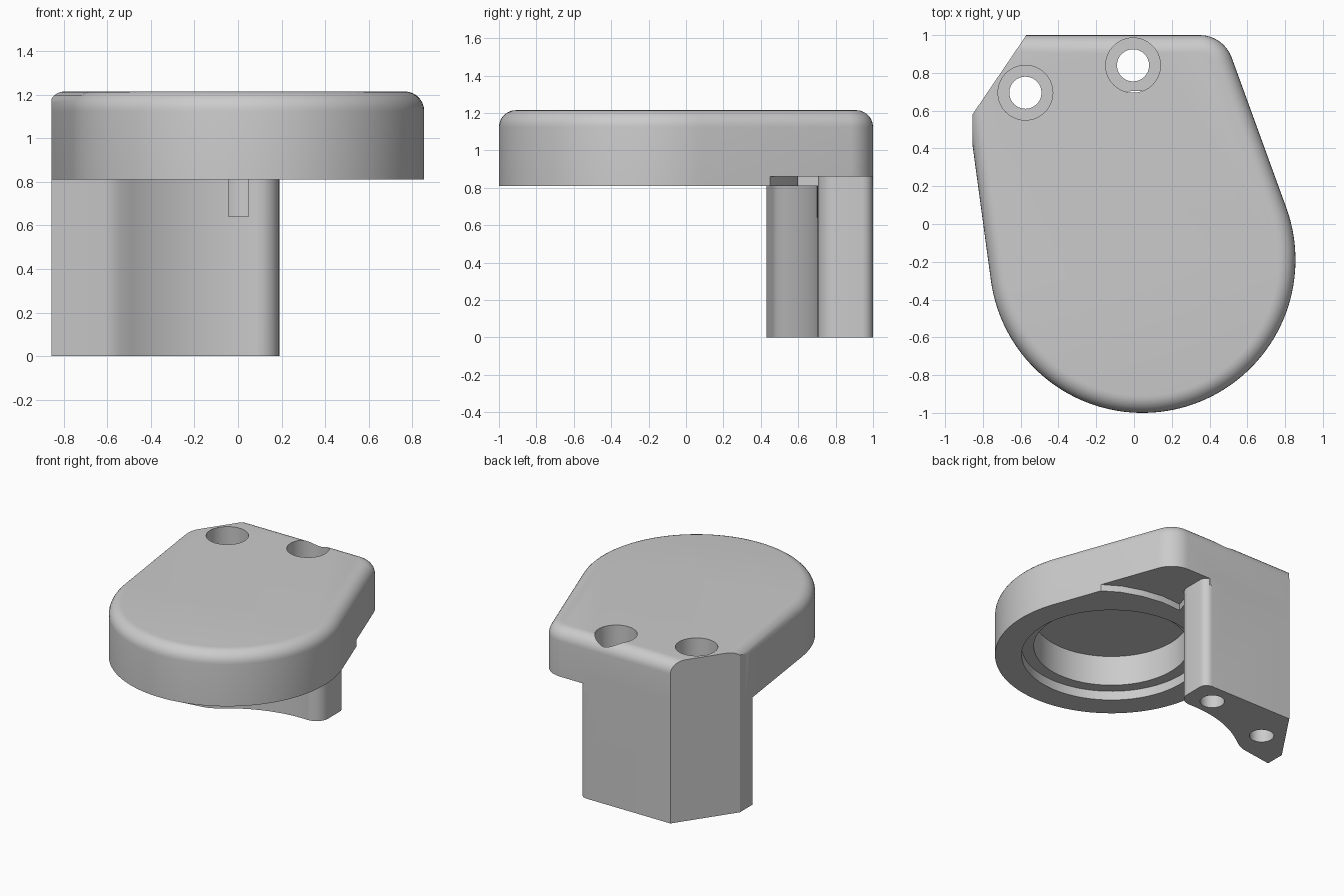
import bpy, bmesh, math
from mathutils import Vector

default = bpy.data.objects.get("Cube")
if default:
    bpy.data.objects.remove(default, do_unlink=True)

COLOR = (0.6, 0.6, 0.6, 1)
gray = bpy.data.materials.new("plain gray")
gray.use_nodes = True
gray.diffuse_color = COLOR
gray.node_tree.nodes["Principled BSDF"].inputs["Base Color"].default_value = COLOR

CENTER = Vector((0.045, -0.19))
HOLES = {"back_hole": (-0.005, 0.84), "side_hole": (-0.575, 0.695)}
PLATE_BOTTOM, PLATE_TOP = 0.81, 1.215


def arc(radius, start, end, steps):
    """Points on an arc about the round pocket's axis, angles in degrees."""
    angles = [math.radians(start + (end - start) * i / steps) for i in range(steps + 1)]
    return [(CENTER.x + radius * math.cos(a), CENTER.y + radius * math.sin(a)) for a in angles]


def rounded(corners, steps=8):
    """Turn (x, y[, radius]) corners into an outline with filleted corners."""
    points = []
    for i, corner in enumerate(corners):
        p = Vector(corner[:2])
        if len(corner) == 2:
            points.append(p)
            continue
        radius = corner[2]
        to_prev = (Vector(corners[i - 1][:2]) - p).normalized()
        to_next = (Vector(corners[(i + 1) % len(corners)][:2]) - p).normalized()
        half = to_prev.angle(to_next) / 2
        mid = p + (to_prev + to_next).normalized() * radius / math.sin(half)
        reach = radius / math.tan(half)
        a = (p + to_prev * reach - mid).normalized()
        b = (p + to_next * reach - mid).normalized()
        points += [mid + a.slerp(b, s / steps).normalized() * radius for s in range(steps + 1)]
    return points


def prism(name, outline, bottom, top, fillet=0):
    """Extrude an outline upward, with an optional rounded top rim."""
    bm = bmesh.new()
    base = bm.faces.new([bm.verts.new((p[0], p[1], bottom)) for p in outline])
    ext = bmesh.ops.extrude_face_region(bm, geom=[base])["geom"]
    raised = [v for v in ext if isinstance(v, bmesh.types.BMVert)]
    bmesh.ops.translate(bm, verts=raised, vec=(0, 0, top - bottom))
    bmesh.ops.recalc_face_normals(bm, faces=bm.faces)
    if fillet:
        rim = [e for e in bm.edges if all(v.co.z > top - 1e-4 for v in e.verts)]
        bmesh.ops.bevel(bm, geom=rim, offset=fillet, segments=7, profile=0.5, affect='EDGES')
    mesh = bpy.data.meshes.new(name)
    bm.to_mesh(mesh)
    bm.free()
    mesh.materials.append(gray)
    obj = bpy.data.objects.new(name, mesh)
    bpy.context.collection.objects.link(obj)
    return obj


def disc(name, x, y, radius, bottom, top, sides=96):
    turn = math.tau / sides
    ring = [(x + radius * math.cos(i * turn), y + radius * math.sin(i * turn)) for i in range(sides)]
    return prism(name, ring, bottom, top)


def combine(target, other, operation='DIFFERENCE'):
    """Apply a boolean and remove the helper."""
    mod = target.modifiers.new("combine", 'BOOLEAN')
    mod.operation, mod.object, mod.solver = operation, other, 'EXACT'
    bpy.context.view_layer.update()
    result = bpy.data.meshes.new_from_object(target.evaluated_get(bpy.context.evaluated_depsgraph_get()))
    target.modifiers.clear()
    target.data = result
    bpy.data.objects.remove(other, do_unlink=True)


# Cover plate: round front, tapered sides, softened top rim
plate_outline = arc(0.81, 188 - 360, 20, 72) + [(0.474, 1, 0.18), (-0.934, 1)]
body = prism("cover_body", rounded(plate_outline), PLATE_BOTTOM, PLATE_TOP, 0.09)

# Shallow recess under the back left corner
recess = [(0.08, 0.59), (0.24, 0.6), (0.4, 0.575), (0.55, 0.525), (0.68, 0.445), (1.2, 0.445),
          (1.2, 1.3), (0.15, 1.3), (0.15, 0.8)]
combine(body, prism("recess_cutter", recess, 0.7, 0.86))

# Mounting leg with a hollowed front face
leg_outline = arc(0.895, 87, 128, 24) + [(-0.575, 0.472, 0.2), (-1, 0.41), (-1, 1),
                                         (0.19, 1, 0.06), (0.19, 0.7, 0.1)]
combine(body, prism("leg", rounded(leg_outline), 0, 0.92), 'UNION')

# Slanted back corner and flat right side
trim = [(-0.855, -0.5), (-0.855, 0.58), (-0.57, 1), (-0.3, 1.398), (-1.6, 1.398), (-1.6, -0.5)]
combine(body, prism("trim_cutter", trim, -0.2, 1.5))

# Stepped round pocket underneath
combine(body, disc("pocket_rim", *CENTER, 0.625, 0.7, 0.88))
combine(body, disc("pocket_core", *CENTER, 0.54, 0.75, 1.11))

# Screw holes with deep counterbores
for name, (x, y) in HOLES.items():
    combine(body, disc(name, x, y, 0.085, -0.2, 1.5, 48))
    combine(body, disc(name + "_counterbore", x, y, 0.145, 0.64, 1.5, 64))

# Smooth curved surfaces, keep machined edges sharp
bpy.ops.object.select_all(action='DESELECT')
body.select_set(True)
bpy.context.view_layer.objects.active = body
bpy.ops.object.shade_smooth_by_angle(angle=math.radians(30))
